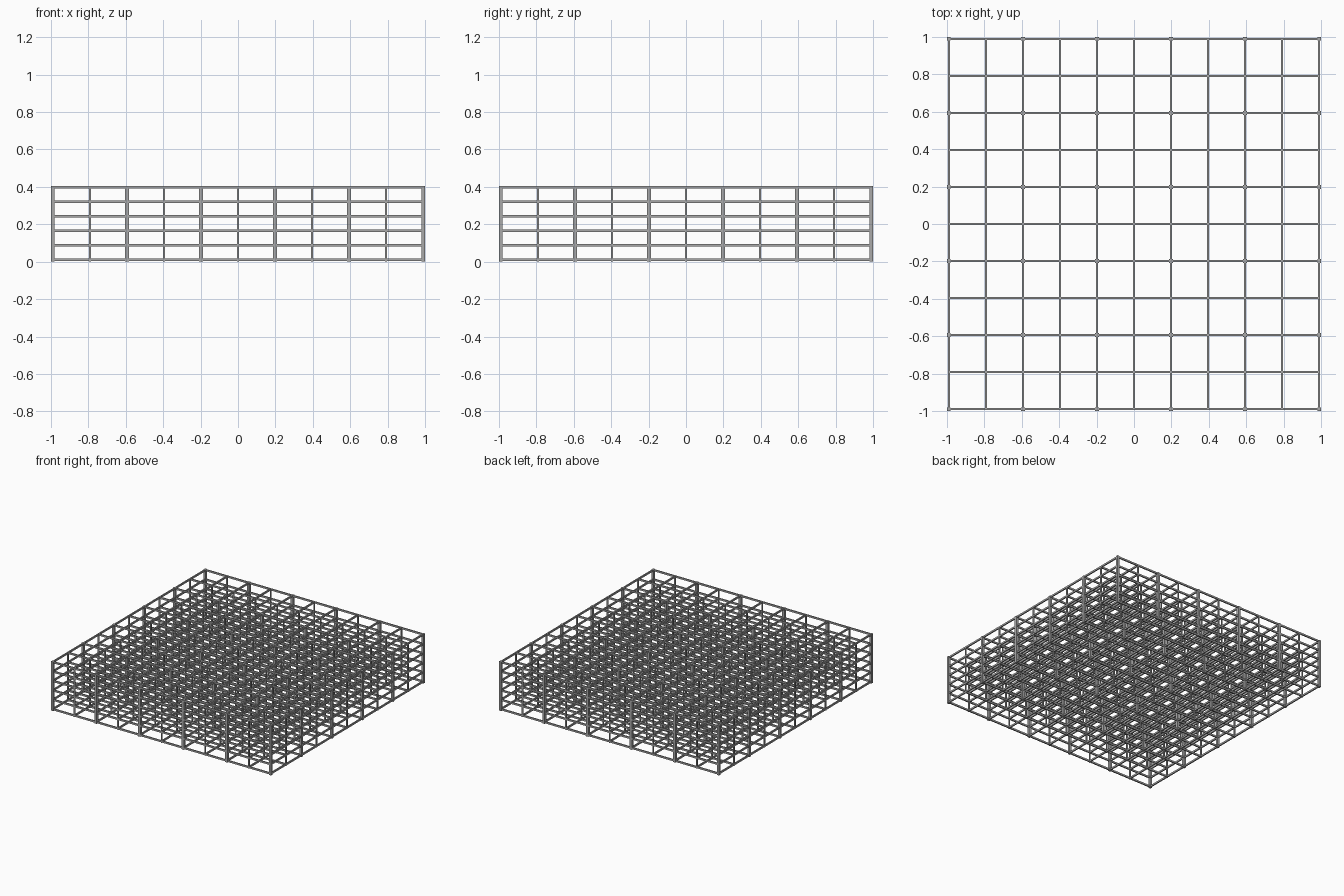
import bpy
import bmesh
from mathutils import Matrix

cube = bpy.data.objects.get("Cube")
if cube:
    bpy.data.objects.remove(cube, do_unlink=True)

steel = bpy.data.materials.new("steel_grey")
steel.use_nodes = True
GREY = (0.4, 0.4, 0.4, 1)
steel.diffuse_color = GREY
steel.node_tree.nodes["Principled BSDF"].inputs["Base Color"].default_value = GREY

BAYS, FLOORS = 10, 5
EDGE = 0.99                       # outer grid line
BASE, TOP = 0.01, 0.397           # lowest and highest beam level
BEAM_W, BEAM_H = 0.01, 0.014
THICK, THIN = 0.02, 0.01

lines = [-EDGE + 2 * EDGE * i / BAYS for i in range(BAYS + 1)]
levels = [BASE + (TOP - BASE) * k / FLOORS for k in range(FLOORS + 1)]


def make_bars(name, bars):
    """One object made of boxes given as (centre, size)."""
    bm = bmesh.new()
    for centre, size in bars:
        matrix = Matrix.Translation(centre) @ Matrix.Diagonal((*size, 1))
        bmesh.ops.create_cube(bm, size=1, matrix=matrix)
    mesh = bpy.data.meshes.new(name)
    bm.to_mesh(mesh)
    bm.free()
    mesh.materials.append(steel)
    obj = bpy.data.objects.new(name, mesh)
    bpy.context.collection.objects.link(obj)


# Floor beams in both directions
length = 2 * EDGE + BEAM_W
for k, z in enumerate(levels):
    make_bars(f"cross_beams_{k}", [((0, y, z), (length, BEAM_W, BEAM_H)) for y in lines])
    make_bars(f"long_beams_{k}", [((x, 0, z), (BEAM_W, length, BEAM_H)) for x in lines])

# Main columns on every second grid line, thin posts in between
height = TOP + BEAM_H / 2
main, thin = [], []
for i, x in enumerate(lines):
    for j, y in enumerate(lines):
        is_main = i % 2 == 0 and j % 2 == 0
        w = THICK if is_main else THIN
        (main if is_main else thin).append(((x, y, height / 2), (w, w, height)))
make_bars("main_columns", main)
make_bars("thin_posts", thin)
